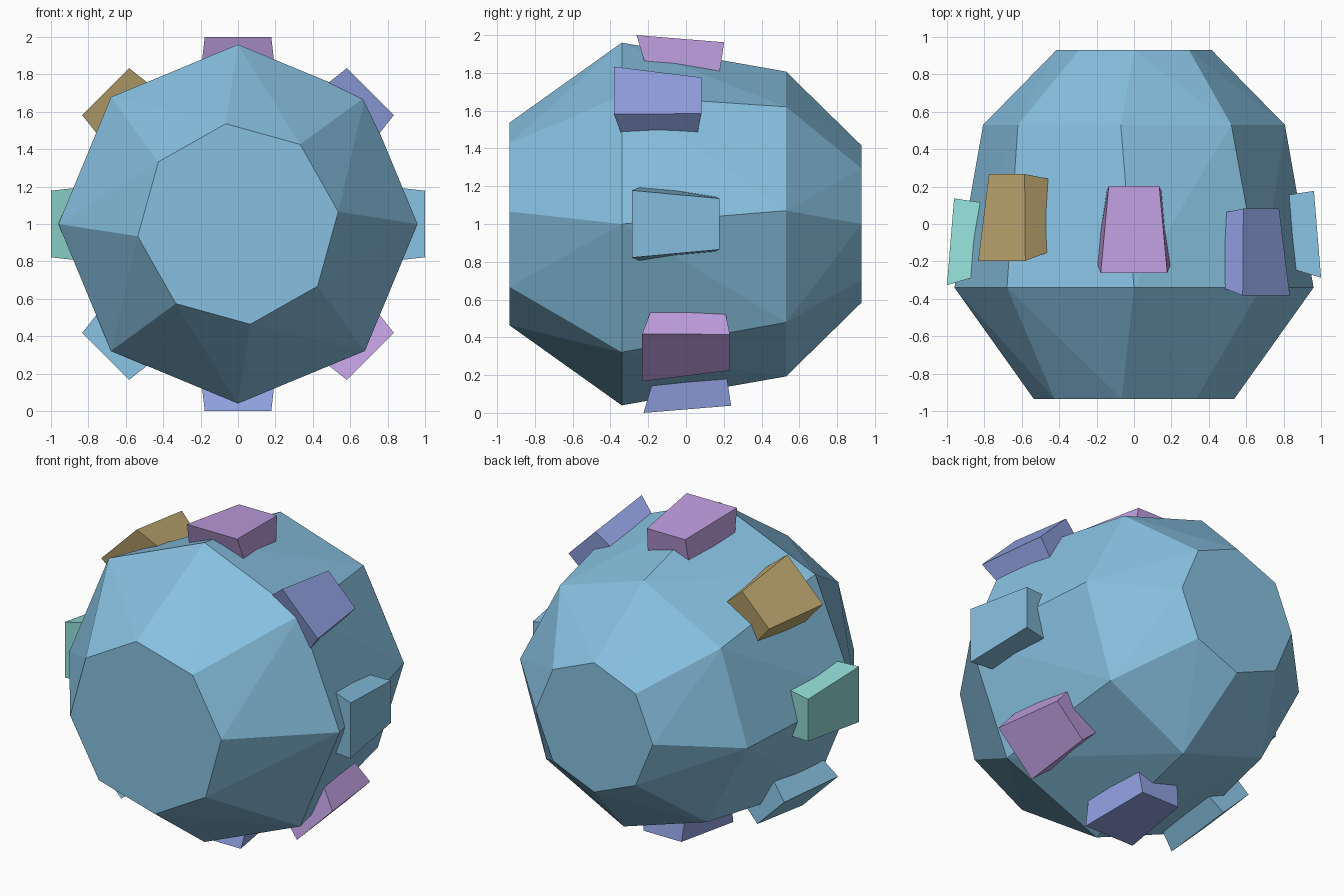
import bpy
import math

if "Cube" in bpy.data.objects:
    bpy.data.objects.remove(bpy.data.objects["Cube"])


def linear(c):
    c /= 255
    return c / 12.92 if c <= 0.04045 else ((c + 0.055) / 1.055) ** 2.4


def material(name, r, g, b):
    m = bpy.data.materials.new(name)
    m.diffuse_color = (linear(r), linear(g), linear(b), 1)
    m.use_nodes = True
    m.node_tree.nodes["Principled BSDF"].inputs["Base Color"].default_value = m.diffuse_color
    return m


def build(name, verts, faces, mat):
    mesh = bpy.data.meshes.new(name)
    mesh.from_pydata(verts, [], faces)
    mesh.materials.append(mat)
    obj = bpy.data.objects.new(name, mesh)
    bpy.context.collection.objects.link(obj)
    return obj


blue = material("sky blue", 135, 192, 224)
periwinkle = material("periwinkle", 146, 162, 226)
pink = material("orchid pink", 190, 158, 222)
tan = material("sand tan", 195, 172, 115)
teal = material("pale teal", 145, 218, 212)

# Faceted body: eight-sided rings (y, radius, twist in degrees) along the y axis
SIDES = 8
rings = [(-0.935, 0.54, 7), (-0.34, 0.96, 0), (0.53, 0.81, 5), (0.93, 0.415, 0)]
verts = []
for y, radius, twist in rings:
    for k in range(SIDES):
        a = math.radians(twist + 360 / SIDES * k)
        verts.append((radius * math.cos(a), y, 1 + radius * math.sin(a)))

# Triangles between rings, split along the shorter (convex) diagonal
faces = [list(range(SIDES)), list(range(4 * SIDES - 1, 3 * SIDES - 1, -1))]
for i in range(len(rings) - 1):
    for k in range(SIDES):
        n = (k + 1) % SIDES
        a0, a1 = i * SIDES + k, i * SIDES + n
        b0, b1 = a0 + SIDES, a1 + SIDES
        if rings[i][2] > rings[i + 1][2]:
            faces += [(a0, b0, b1), (a0, b1, a1)]
        else:
            faces += [(a0, b0, a1), (a1, b0, b1)]
build("faceted_body", verts, faces, blue)


# Tapered block sunk into the rim, wider towards the front
def rim_block(index, y_mid, mat):
    a = math.radians(45 * index)
    # (y offset, radius, half width) of the front and back ends, outer then inner
    ends = [(-0.232, 1.0, 0.178), (0.232, 0.962, 0.135),
            (0.195, 0.72, 0.152), (-0.16, 0.76, 0.205)]
    pts = []
    for side in (-1, 1):
        for dy, r, w in ends:
            t = side * w
            pts.append((r * math.cos(a) - t * math.sin(a), y_mid + dy,
                        1 + r * math.sin(a) + t * math.cos(a)))
    quads = [(0, 1, 2, 3), (7, 6, 5, 4)]
    quads += [(k, k + 4, (k + 1) % 4 + 4, (k + 1) % 4) for k in range(4)]
    build(f"rim_block_{index + 1}", pts, quads, mat)


# Blocks around the rim, each shifted a little along y
blocks = [(-0.055, blue), (-0.15, periwinkle), (-0.03, pink), (0.035, tan),
          (-0.095, teal), (-0.12, blue), (0.007, periwinkle), (0.0, pink)]
for i, (y_mid, mat) in enumerate(blocks):
    rim_block(i, y_mid, mat)
